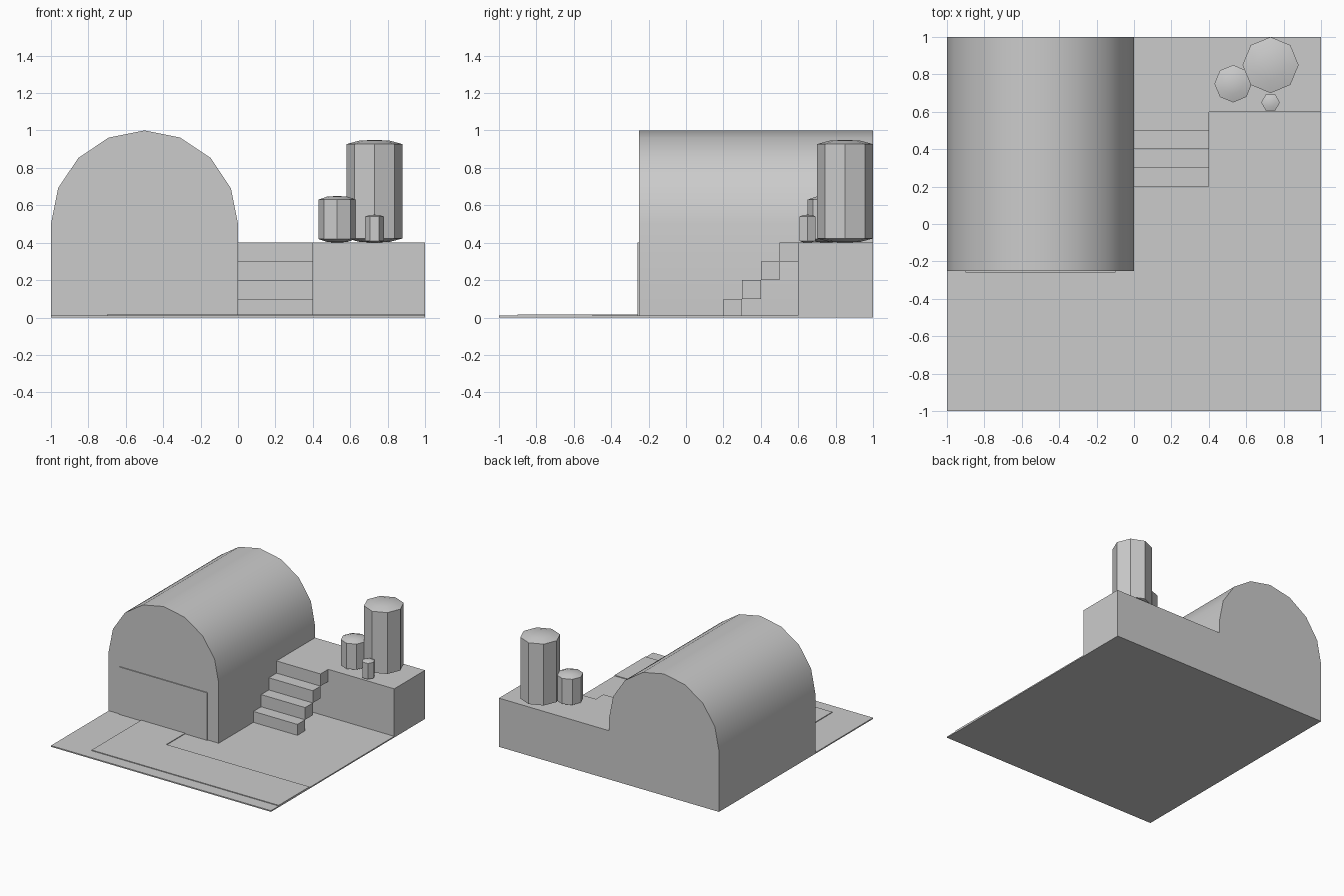
import bpy, bmesh, math

if "Cube" in bpy.data.objects:
    bpy.data.objects.remove(bpy.data.objects["Cube"], do_unlink=True)

GREY = 0.6
mat = bpy.data.materials.new("plain grey")
mat.use_nodes = True
mat.diffuse_color = (GREY, GREY, GREY, 1)
mat.node_tree.nodes["Principled BSDF"].inputs["Base Color"].default_value = (GREY, GREY, GREY, 1)


def finish(name, bm, smooth=False):
    bmesh.ops.recalc_face_normals(bm, faces=bm.faces)
    mesh = bpy.data.meshes.new(name)
    bm.to_mesh(mesh)
    bm.free()
    mesh.materials.append(mat)
    obj = bpy.data.objects.new(name, mesh)
    bpy.context.collection.objects.link(obj)
    if smooth:
        bpy.ops.object.select_all(action='DESELECT')
        obj.select_set(True)
        bpy.context.view_layer.objects.active = obj
        bpy.ops.object.shade_smooth_by_angle(angle=math.radians(30))
    return obj


def prism(name, outline, offset, smooth=False):
    """Extrude a flat outline of 3D points along an offset."""
    bm = bmesh.new()
    face = bm.faces.new([bm.verts.new(p) for p in outline])
    side = bmesh.ops.extrude_face_region(bm, geom=[face], use_keep_orig=True)
    moved = [v for v in side["geom"] if isinstance(v, bmesh.types.BMVert)]
    bmesh.ops.translate(bm, verts=moved, vec=offset)
    return finish(name, bm, smooth)


def box(name, x0, x1, y0, y1, z0, z1):
    base = [(x0, y0, z0), (x1, y0, z0), (x1, y1, z0), (x0, y1, z0)]
    return prism(name, base, (0, 0, z1 - z0))


def domed_column(name, x, y, radius, sides, z0, z1, cap):
    """Many-sided column with shallow rounded ends."""
    bm = bmesh.new()
    rings = []
    for r, z in ((0.55, z0 + cap * 0.2), (1, z0 + cap), (1, z1 - cap), (0.55, z1 - cap * 0.2)):
        angles = [math.tau * i / sides for i in range(sides)]
        rings.append([bm.verts.new((x + radius * r * math.cos(a),
                                    y + radius * r * math.sin(a), z)) for a in angles])
    for low, high in zip(rings, rings[1:]):
        for i in range(sides):
            j = (i + 1) % sides
            bm.faces.new((low[i], low[j], high[j], high[i]))
    # Close both ends with a point
    for ring, z in ((rings[0], z0), (rings[-1], z1)):
        tip = bm.verts.new((x, y, z))
        for i in range(sides):
            bm.faces.new((ring[i], ring[(i + 1) % sides], tip))
    return finish(name, bm, True)


# Ground and the bent driveway
box("ground", -1, 1, -1, 1, 0, 0.01)
drive = [(-0.7, -0.9), (1, -0.9), (1, -0.5), (-0.3, -0.5), (-0.3, -0.25), (-0.7, -0.25)]
prism("driveway", [(x, y, 0.01) for x, y in drive], (0, 0, 0.006))

# Barrel-roofed hall with its wide door
arch = [(-1, -0.25, 0.01)]
for i in range(9):
    a = math.pi * (1 - i / 8)
    arch.append((-0.5 + 0.5 * math.cos(a), -0.25, 0.5 + 0.5 * math.sin(a)))
arch.append((0, -0.25, 0.01))
prism("arched_hall", arch, (0, 1.25, 0), smooth=True)
box("door", -0.9, -0.1, -0.258, -0.25, 0.01, 0.4)

# Raised terrace and open steps
box("terrace", 0, 1, 0.6, 1, 0.01, 0.4)
for i in range(4):
    y, z = 0.2 + 0.1 * i, 0.1 * i
    box(f"step_{i + 1}", 0, 0.4, y, y + 0.1, max(z, 0.01), z + 0.1)

# Columns standing on the terrace
domed_column("large_column", 0.73, 0.85, 0.15, 8, 0.4, 0.95, 0.023)
domed_column("medium_column", 0.53, 0.75, 0.1, 8, 0.4, 0.65, 0.02)
domed_column("small_column", 0.73, 0.65, 0.05, 6, 0.4, 0.55, 0.01)
